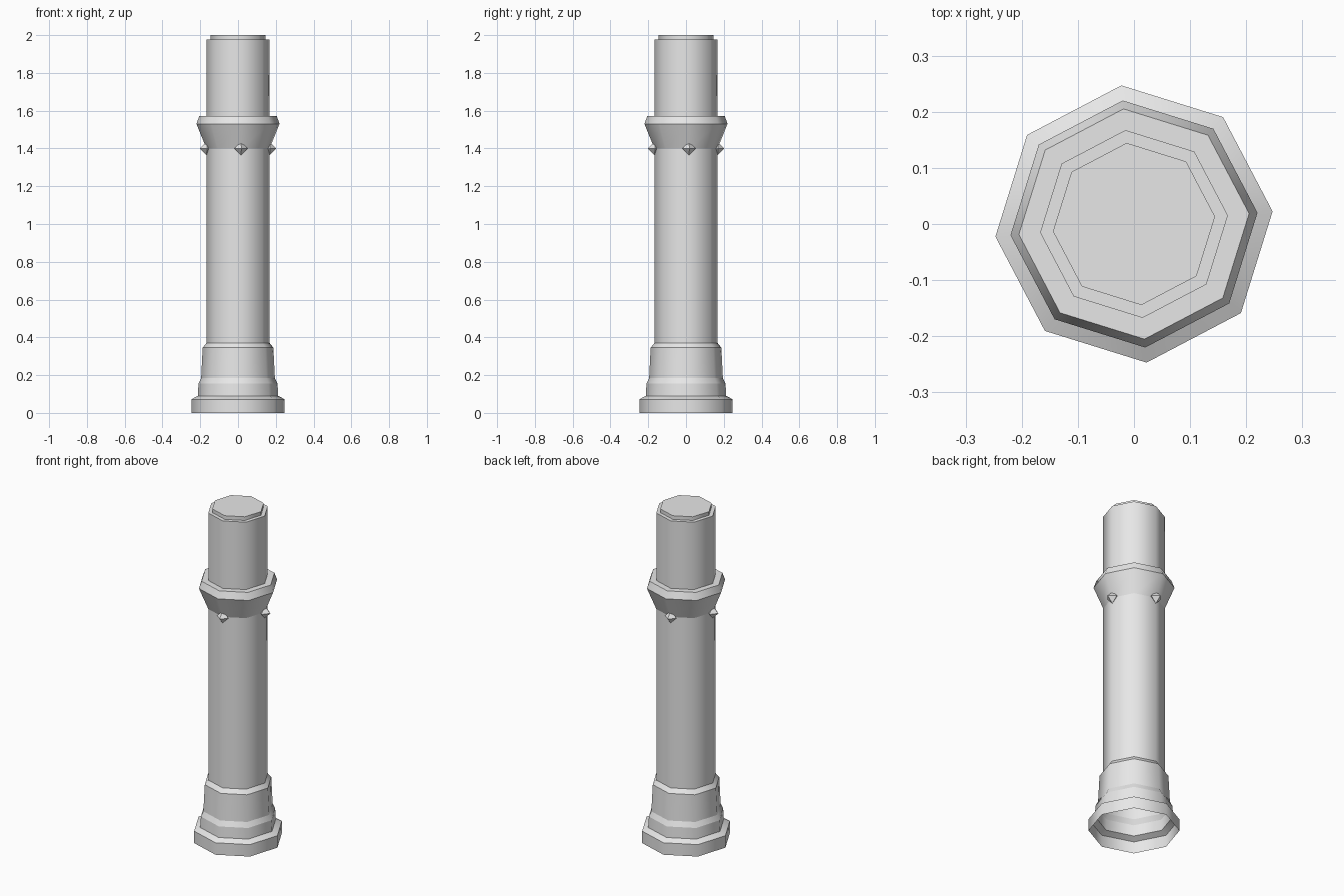
import bpy, bmesh, math
from mathutils import Matrix, Vector

cube = bpy.data.objects.get("Cube")
if cube:
    bpy.data.objects.remove(cube, do_unlink=True)

SIDES = 8
TURN = math.radians(5.2)  # the octagon is turned slightly off the axes

stone = bpy.data.materials.new("grey stone")
stone.use_nodes = True
stone.diffuse_color = (0.8, 0.8, 0.8, 1)
stone.node_tree.nodes["Principled BSDF"].inputs["Base Color"].default_value = (0.8, 0.8, 0.8, 1)


def finish(name, bm):
    mesh = bpy.data.meshes.new(name)
    bm.to_mesh(mesh)
    bm.free()
    mesh.materials.append(stone)
    obj = bpy.data.objects.new(name, mesh)
    bpy.context.collection.objects.link(obj)


def turned(name, profile, cap=False):
    """Octagonal shell from (radius, height) pairs: soft corners, crisp rings."""
    bm = bmesh.new()
    angles = [TURN + math.tau * i / SIDES for i in range(SIDES)]
    rings = [[bm.verts.new((r * math.cos(a), r * math.sin(a), z)) for a in angles]
             for r, z in profile]
    for low, high in zip(rings, rings[1:]):
        for i in range(SIDES):
            j = (i + 1) % SIDES
            bm.faces.new((low[i], low[j], high[j], high[i])).smooth = True
    for ring in rings:
        for i in range(SIDES):
            bm.edges.get((ring[i], ring[(i + 1) % SIDES])).smooth = False
    if cap:
        bm.faces.new(rings[-1])
    finish(name, bm)


def stud(name, angle, size=0.036):
    """Octahedron centred on a corner of the shaft."""
    bm = bmesh.new()
    square = [bm.verts.new(Vector(p) * size)
              for p in ((0, 1, 0), (0, 0, 1), (0, -1, 0), (0, 0, -1))]
    for out in (size, -size):
        tip = bm.verts.new((out, 0, 0))
        for k in range(4):
            bm.faces.new((square[k], square[(k + 1) % 4], tip))
    bmesh.ops.recalc_face_normals(bm, faces=bm.faces)
    bm.transform(Matrix.Rotation(angle, 4, "Z") @ Matrix.Translation((0.168, 0, 1.40)))
    finish(name, bm)


# Stepped base, open underneath
turned("base", [(0.248, 0), (0.248, 0.072), (0.214, 0.09), (0.21, 0.155),
                (0.196, 0.185), (0.188, 0.345), (0.168, 0.37)])

# Shaft with a small raised cap
turned("shaft", [(0.168, 0.37), (0.168, 1.978), (0.145, 1.978), (0.145, 2.0)], cap=True)

# Flared collar
turned("collar", [(0.168, 1.40), (0.221, 1.53), (0.206, 1.572), (0.168, 1.572)])

# Diamond studs on every second corner below the collar
for n, side in enumerate(("left", "back", "right", "front")):
    stud(side + "_stud", TURN + n * math.pi / 2)
